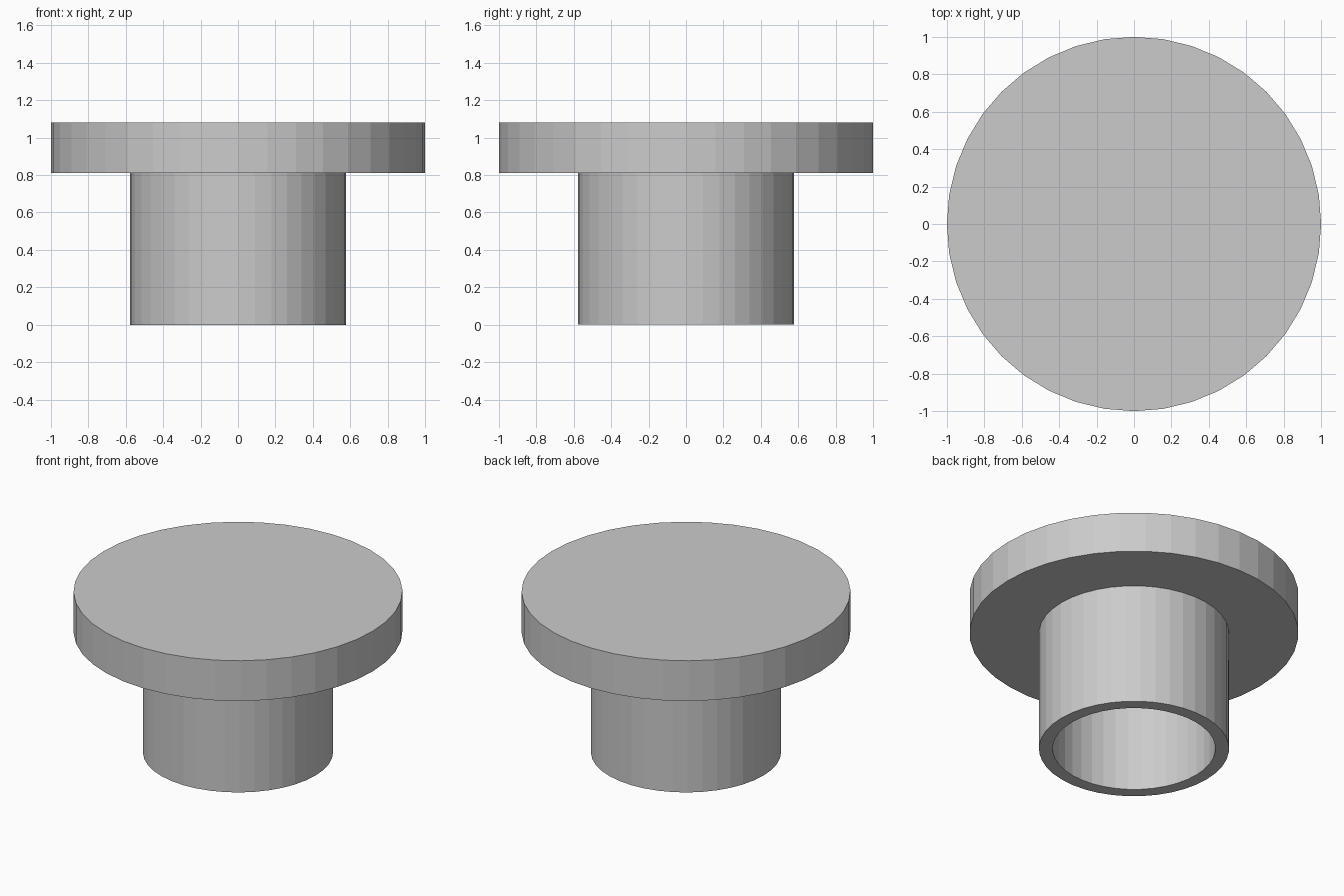
import bpy, bmesh
from math import cos, sin, tau

if "Cube" in bpy.data.objects:
    bpy.data.objects.remove(bpy.data.objects["Cube"])

SIDES = 40

# Half section of the flanged plug, from the hollow's roof round to the top centre
PROFILE = [(0.495, 0.81), (0.495, 0.0), (0.578, 0.0),
           (0.578, 0.81), (1.0, 0.81), (1.0, 1.08)]


def lathe(name, profile, sides):
    """Revolve the profile about z and cap both open ends."""
    bm = bmesh.new()
    rings = [[bm.verts.new((r * cos(tau * i / sides), r * sin(tau * i / sides), z))
              for i in range(sides)] for r, z in profile]
    for a, b in zip(rings, rings[1:]):
        for i in range(sides):
            j = (i + 1) % sides
            bm.faces.new((a[i], a[j], b[j], b[i]))
    bm.faces.new(rings[0])
    bm.faces.new(rings[-1])
    bmesh.ops.recalc_face_normals(bm, faces=bm.faces)
    mesh = bpy.data.meshes.new(name)
    bm.to_mesh(mesh)
    bm.free()
    obj = bpy.data.objects.new(name, mesh)
    bpy.context.collection.objects.link(obj)
    return obj


# Solid round flange on a hollow stem, flat shaded
lathe("flanged_plug", PROFILE, SIDES)
